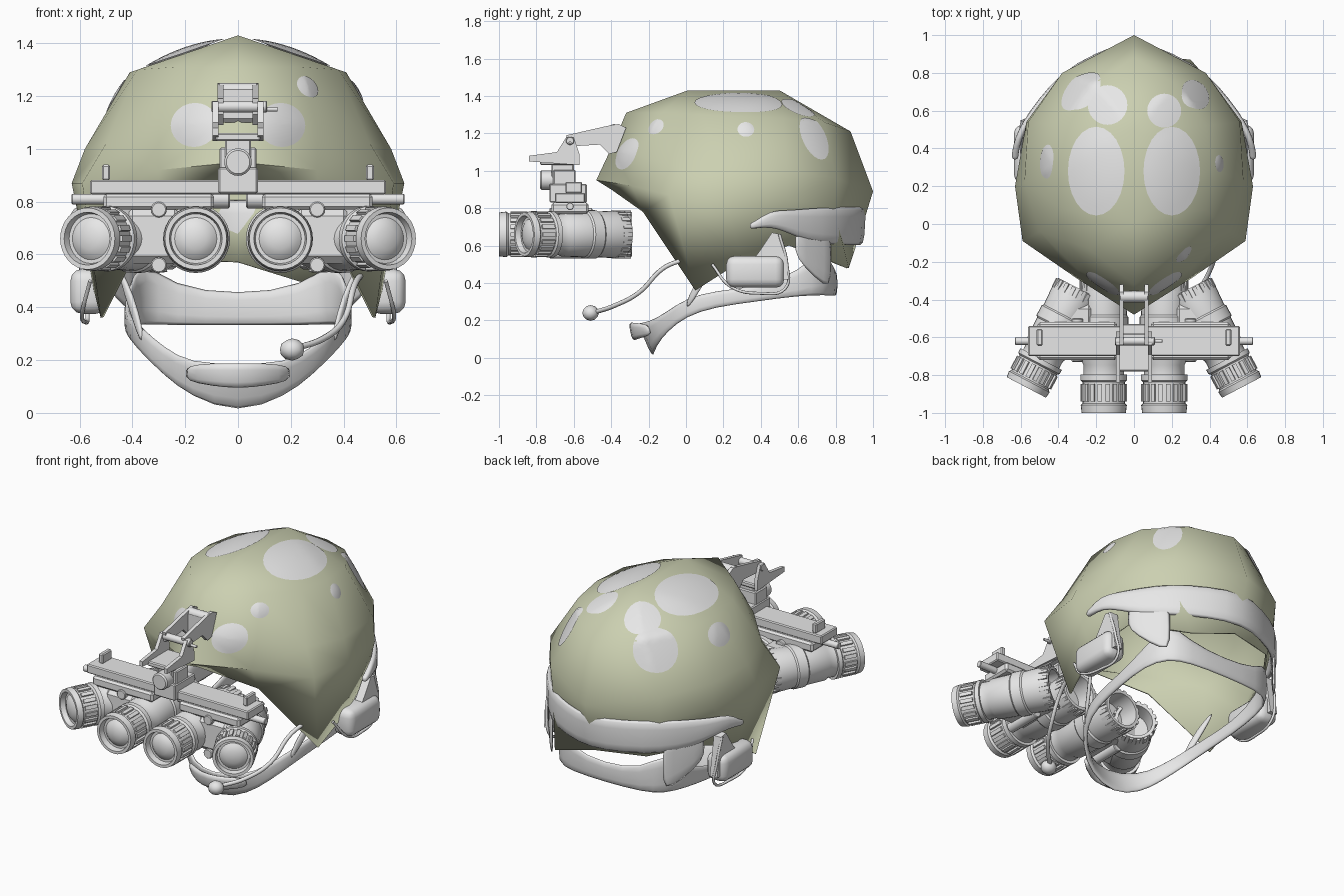
import bpy, bmesh
from math import pi, cos, sin
from mathutils import Vector, Matrix
from mathutils.bvhtree import BVHTree

if "Cube" in bpy.data.objects:
    bpy.data.objects.remove(bpy.data.objects["Cube"], do_unlink=True)


def material(name, col):
    m = bpy.data.materials.new(name)
    m.use_nodes = True
    m.diffuse_color = (*col, 1)
    m.node_tree.nodes["Principled BSDF"].inputs["Base Color"].default_value = (*col, 1)
    return m


OLIVE = material("olive shell", (0.60, 0.63, 0.44))
GREY = material("light grey", (0.8, 0.8, 0.8))


def finish(name, bm, mat=GREY, angle=0.6):
    bmesh.ops.remove_doubles(bm, verts=bm.verts, dist=1e-5)
    bmesh.ops.recalc_face_normals(bm, faces=bm.faces)
    me = bpy.data.meshes.new(name)
    bm.to_mesh(me)
    bm.free()
    me.materials.append(mat)
    ob = bpy.data.objects.new(name, me)
    bpy.context.scene.collection.objects.link(ob)
    bpy.ops.object.select_all(action='DESELECT')
    ob.select_set(True)
    bpy.context.view_layer.objects.active = ob
    bpy.ops.object.shade_smooth_by_angle(angle=angle)
    return ob


def box(name, centre, size, bevel=0.006, segments=1):
    bm = bmesh.new()
    m = Matrix.Translation(centre) @ Matrix.Diagonal((*size, 1))
    bmesh.ops.create_cube(bm, size=1, matrix=m)
    bmesh.ops.bevel(bm, geom=bm.edges[:], offset=bevel, segments=segments, profile=0.5, affect='EDGES')
    return finish(name, bm, GREY, 0.3 * segments)


def axis_matrix(start, end):
    d = Vector(end) - Vector(start)
    return Matrix.Translation(start) @ d.to_track_quat('Z', 'Y').to_matrix().to_4x4()


def lathe(bm, profile, mat, n=24):
    rings = [[bm.verts.new(mat @ Vector((r * cos(2 * pi * i / n), r * sin(2 * pi * i / n), t)))
              for i in range(n)] for t, r in profile]
    for a, b in zip(rings, rings[1:]):
        for i in range(n):
            j = (i + 1) % n
            bm.faces.new((a[i], a[j], b[j], b[i]))
    bmesh.ops.remove_doubles(bm, verts=bm.verts, dist=1e-5)


def cylinder(name, start, end, r, n=16):
    bm = bmesh.new()
    h = (Vector(end) - Vector(start)).length
    c = min(r, h) * 0.15
    lathe(bm, [(0, 0), (0, r - c), (c, r), (h - c, r), (h, r - c), (h, 0)],
          axis_matrix(start, end), n)
    return finish(name, bm)


def side_plate(name, outline, x, width):
    # (y, z) outline extruded along x
    bm = bmesh.new()
    f = bm.faces.new([bm.verts.new((x - width / 2, y, z)) for y, z in outline])
    out = bmesh.ops.extrude_face_region(bm, geom=[f])["geom"]
    bmesh.ops.translate(bm, vec=(width, 0, 0), verts=[v for v in out if isinstance(v, bmesh.types.BMVert)])
    return finish(name, bm, GREY, 0.4)


def ribbon(name, stations, closed=False, thick=0.02):
    # each station: x, y, top z, bottom z, y shift of the bottom edge
    bm = bmesh.new()
    rows = [(bm.verts.new((x, y, zt)), bm.verts.new((x, y + dy / 2, (zt + zb) / 2)),
             bm.verts.new((x, y + dy, zb))) for x, y, zt, zb, dy in stations]
    for a, b in zip(rows, rows[1:] + rows[:1] if closed else rows[1:]):
        for k in (0, 1):
            bm.faces.new((a[k], b[k], b[k + 1], a[k + 1]))
    ob = finish(name, bm, GREY, 1.2)
    s = ob.modifiers.new("thickness", 'SOLIDIFY')
    s.thickness, s.offset = thick, 0
    ob.modifiers.new("round", 'SUBSURF').levels = 1
    return ob


def cable(name, points, r):
    cu = bpy.data.curves.new(name, 'CURVE')
    cu.dimensions, cu.bevel_depth, cu.bevel_resolution = '3D', r, 2
    cu.resolution_u, cu.use_fill_caps = 6, True
    sp = cu.splines.new('BEZIER')
    sp.bezier_points.add(len(points) - 1)
    for p, co in zip(sp.bezier_points, points):
        p.co = co
        p.handle_left_type = p.handle_right_type = 'AUTO'
    cu.materials.append(GREY)
    bpy.context.scene.collection.objects.link(bpy.data.objects.new(name, cu))


# Faceted helmet shell: rings run from the front round one side to the back
rings = [
    [(0, -.32, 1.31), (.24, -.13, 1.31), (.38, .08, 1.3), (.41, .3, 1.29), (.38, .52, 1.28), (.22, .74, 1.26), (0, .88, 1.21)],
    [(0, -.40, 1.12), (.3, -.24, 1.08), (.5, -.04, 1.02), (.58, .22, 1.0), (.56, .54, 1.0), (.38, .8, .96), (0, 1.0, .89)],
    [(0, -.48, .95), (.3, -.29, .92), (.59, -.09, .87), (.63, .2, .87), (.57, .54, .85), (.37, .79, .8), (0, .96, .76)],
    [(0, -.40, .90), (.3, -.23, .78), (.52, .05, .36), (.56, .3, .52), (.5, .55, .6), (.3, .82, .58), (0, .9, .57)],
]
bm = bmesh.new()
loops = []
for ring in rings:
    full = ring + [(-x, y, z) for x, y, z in ring[-2:0:-1]]
    loops.append([bm.verts.new(p) for p in full])
loops[-1][5].co = (.3, .87, .48)  # low flap behind one ear
count = len(loops[0])
for a, b in zip(loops, loops[1:]):
    for i in range(count):
        j = (i + 1) % count
        bm.faces.new((a[i], a[j], b[j], b[i]))
crown_front, crown_back = bm.verts.new((0, .01, 1.43)), bm.verts.new((0, .5, 1.43))
top = loops[0]
for i in range(count):
    j = (i + 1) % count
    bm.faces.new((top[i], top[j], crown_back if 3 <= i < 9 else crown_front))
for i in (3, 9):
    bm.faces.new((top[i], crown_back, crown_front))
bmesh.ops.recalc_face_normals(bm, faces=bm.faces)
bmesh.ops.triangulate(bm, faces=bm.faces[:])
surface = BVHTree.FromBMesh(bm)
shell = finish("helmet_shell", bm, OLIVE, 1.3)
shell.modifiers.new("thickness", 'SOLIDIFY').thickness = 0.012


def patch(centre, direction, rx, ry, turn=0, bulge=0.006):
    # domed oval laid on the shell along a direction
    d = Vector(direction).normalized()
    side = Vector((0, 1, 0)).cross(d) if abs(d.z) > 0.8 else Vector((0, 0, 1)).cross(d)
    side.normalize()
    up = d.cross(side)
    bm = bmesh.new()
    n, rows = 24, []
    for s in (1, .8, .6, .4, .2, .01):
        row = []
        for i in range(n):
            u, v = rx * s * cos(2 * pi * i / n), ry * s * sin(2 * pi * i / n)
            p = Vector(centre) + side * (u * cos(turn) - v * sin(turn)) + up * (u * sin(turn) + v * cos(turn))
            hit = surface.ray_cast(p + d * 2, -d)[0] or surface.find_nearest(p)[0]
            row.append(bm.verts.new(hit + d * (0.004 + bulge * (1 - s * s))))
        rows.append(row)
    for a, b in zip(rows, rows[1:]):
        for i in range(n):
            bm.faces.new((a[i], a[(i + 1) % n], b[(i + 1) % n], b[i]))
    bm.faces.new(rows[-1])
    finish("shell_patch", bm, GREY, 1.5)


UP = (0, 0, 1)
for s in (-1, 1):
    patch((s * .2, .28, 1.38), UP, .15, .235, 0, .02)
    patch((s * .165, -.3, 1.09), (0, -1, .05), .09, .085, 0, .015)
patch((-.14, .63, 1.3), UP, .105, .105)
patch((-.27, .69, 1.18), (-.5, .6, .8), .13, .13)
patch((.16, .6, 1.3), UP, .09, .09)
patch((.32, .68, 1.17), (.6, .5, .7), .085, .13)
patch((.26, -.15, 1.23), (.4, -1, .4), .05, .045)
patch((-.46, .33, 1.2), (-1, 0, .5), .09, .07)
patch((.45, .32, 1.22), (1, 0, .5), .045, .045)

# Rail round the back, ending in wavy ledges by the ears
half = [(0, .975, .81, .60, -.02), (.2, .89, .81, .60, 0), (.375, .79, .81, .60, 0), (.5, .64, .8, .62, 0),
        (.57, .54, .79, .67, 0), (.615, .45, .79, .70, 0), (.63, .37, .73, .69, 0), (.63, .34, .72, .69, 0)]
ribbon("rear_rail", [(-x, *r) for x, *r in half[:0:-1]] + half, thick=.035)

# Nape band, side straps and chin cup in one loop
half = [(0, .80, .45, .33, 0), (.25, .79, .48, .33, 0), (.37, .74, .6, .33, 0), (.42, .6, .46, .33, 0),
        (.42, .38, .38, .30, 0), (.4, .15, .36, .27, 0), (.36, 0, .32, .22, 0), (.28, -.1, .25, .14, 0),
        (.18, -.2, .19, .06, .04), (0, -.27, .19, -.01, .09)]
ribbon("chin_strap", half + [(-x, *r) for x, *r in half[-2:0:-1]], closed=True, thick=.025)
half = [(0, -.3, .19, .09, .02), (.1, -.28, .19, .1, .02), (.2, -.2, .18, .12, .02)]
ribbon("chin_cup_lip", [(-x, *r) for x, *r in half[:0:-1]] + half, thick=.03)

for s in (-1, 1):
    # Ear pieces and strap ends
    box("ear_cup", (s * .565, .37, .46), (.14, .31, .17), .045, 3)
    side_plate("ear_cup_bracket", [(.34, .5), (.4, .58), (.46, .67), (.51, .66), (.55, .42), (.38, .42)], s * .575, .05)
    cable("ear_wire", [(s * .56, .14, .5), (s * .59, .24, .38), (s * .58, .4, .345), (s * .57, .53, .37), (s * .59, .54, .5), (s * .6, .5, .66)], .008)
    ribbon("strap_anchor", [(s * .45, .16, .55, .53, 0), (s * .4, .08, .46, .36, 0), (s * .36, 0, .3, .25, 0)])
    ribbon("temple_strap", [(s * .54, .58, .69, .54, 0), (s * .46, .69, .69, .42, 0), (s * .38, .78, .69, .35, 0)])

# Microphone on its boom
cable("microphone_boom", [(.47, 0, .53), (.44, -.12, .48), (.4, -.25, .35), (.32, -.38, .28), (.2, -.5, .24)], .012)
bm = bmesh.new()
bmesh.ops.create_icosphere(bm, subdivisions=2, radius=1,
                           matrix=Matrix.Translation((.205, -.51, .24)) @ Matrix.Diagonal((.048, .045, .042, 1)))
finish("microphone", bm)

# Four eyepiece tubes with ribbed grips and open rear cups
profile = [(.005, 0), (.01, .04), (.022, .065), (.035, .08), (.035, .094), (0, .1), (0, .117), (.04, .122), (.05, .112),
           (.16, .112), (.17, .124), (.2, .124), (.2, .108), (.25, .108), (.27, .118), (.42, .122), (.43, .13),
           (.5, .13), (.51, .122), (.64, .127), (.70, .118), (.70, .1), (.58, .095), (.58, 0)]


def tube(name, front, rear):
    m = axis_matrix(front, rear)
    k = (Vector(rear) - Vector(front)).length / .7
    bm = bmesh.new()
    lathe(bm, [(t * k, r) for t, r in profile], m, 32)
    for i in range(18):
        turn = Matrix.Rotation(2 * pi * i / 18, 4, 'Z')
        for t, r, length in ((.105, .113, .09), (.665, .12, .06)):
            bmesh.ops.create_cube(bm, size=1, matrix=m @ turn @ Matrix.Translation((r, 0, t * k))
                                  @ Matrix.Diagonal((.018, .022, length * k, 1)))
    finish(name, bm)


for s in (-1, 1):
    tube("inner_tube", (s * .16, -1, .66), (s * .16, -.29, .66))
    tube("outer_tube", (s * .57, -.865, .66), (s * .295, -.34, .66))
    box("tube_housing", (s * .32, -.57, .67), (.22, .3, .21), .03)
    box("housing_cover", (s * .3, -.62, .80), (.42, .2, .06), .012)
    box("bridge_post", (s * .5, -.6, .91), (.03, .09, .06))
    cylinder("bridge_knob", (s * .5, -.62, .81), (s * .63, -.62, .81), .02)
    for z in (.56, .77):
        cylinder("housing_lug", (s * .3, -.73, z), (s * .3, -.5, z), .03)
    cylinder("bridge_hinge", (s * .03, -.62, .81), (s * .1, -.62, .81), .035)
    # Mount cheeks
    side_plate("shoe_cheek", [(-.84, 1.05), (-.57, 1.03), (-.57, 1.09), (-.6, 1.18), (-.64, 1.18), (-.69, 1.1), (-.84, 1.08)], s * .085, .022)
    side_plate("mount_arm", [(-.63, 1.13), (-.64, 1.19), (-.42, 1.24), (-.36, 1.25), (-.32, 1.23), (-.37, 1.1), (-.41, 1.09), (-.46, 1.14)], s * .066, .022)

# Bridge and central mount
box("bridge", (0, -.62, .855), (1.12, .16, .055))
box("bridge_block", (0, -.63, .88), (.15, .2, .1))
box("mount_block", (0, -.65, .95), (.14, .12, .11))
cylinder("mount_dial", (0, -.78, .95), (0, -.6, .95), .052, 24)
box("mount_neck", (0, -.66, 1.0), (.1, .12, .08))
box("mount_shoe", (0, -.68, 1.045), (.17, .2, .03))
cylinder("arm_pivot", (-.1, -.62, 1.16), (.11, -.62, 1.16), .022)
cylinder("pivot_pin", (.1, -.62, 1.15), (.15, -.62, 1.15), .008)
box("arm_base", (0, -.385, 1.17), (.14, .06, .14), .015)
cylinder("arm_drum", (-.075, -.385, 1.22), (.075, -.385, 1.22), .03)
